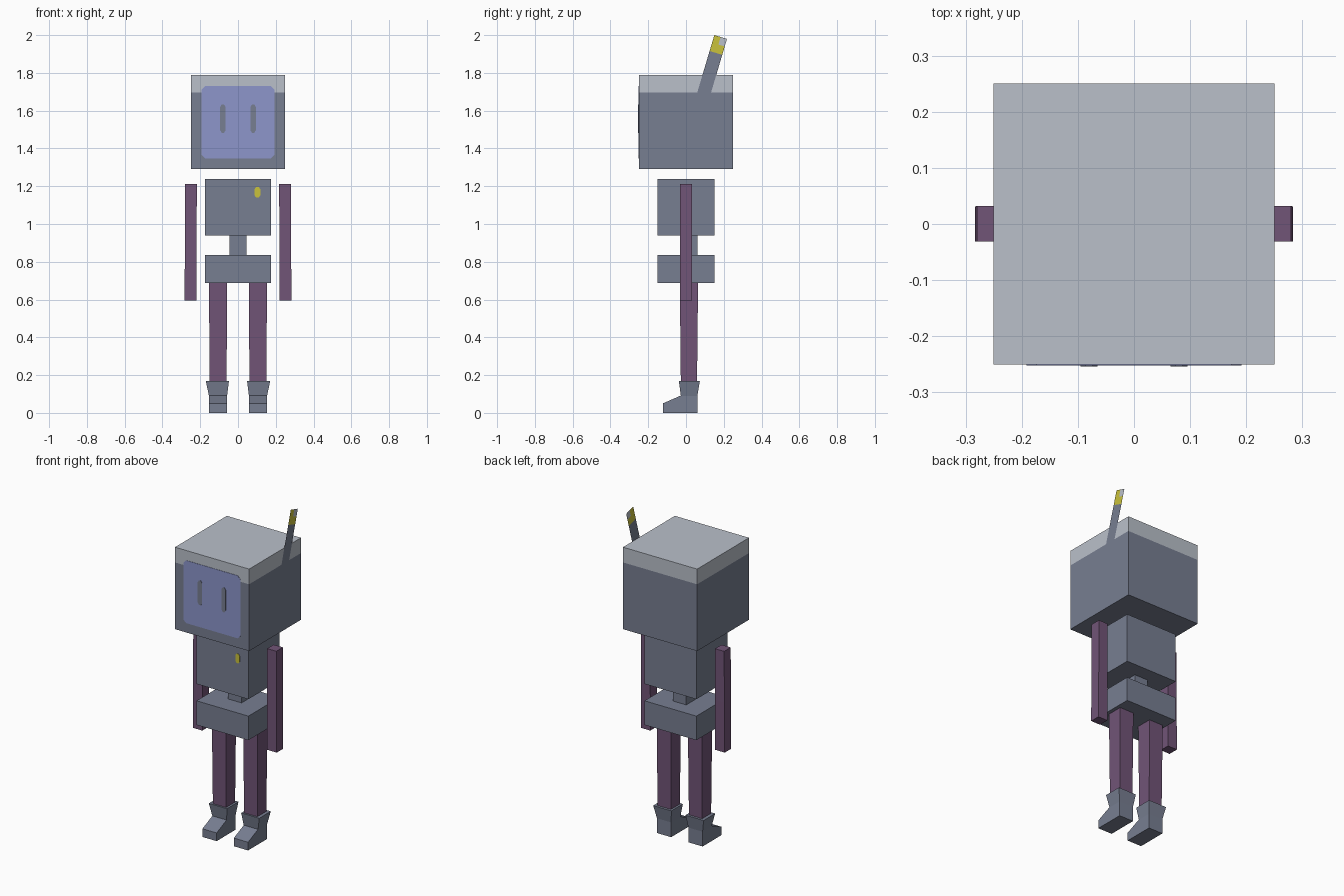
import bpy, bmesh, math
from mathutils import Vector

if "Cube" in bpy.data.objects:
    bpy.data.objects.remove(bpy.data.objects["Cube"])


def material(name, rgb):
    m = bpy.data.materials.new(name)
    m.diffuse_color = (*rgb, 1)
    m.use_nodes = True
    m.node_tree.nodes["Principled BSDF"].inputs["Base Color"].default_value = m.diffuse_color
    return m


GREY = material("slate grey", (0.185, 0.209, 0.283))
LIGHT = material("light grey", (0.491, 0.527, 0.591))
BLUE = material("screen blue", (0.266, 0.305, 0.597))
PURPLE = material("dull purple", (0.165, 0.089, 0.184))
YELLOW = material("yellow", (0.591, 0.539, 0.045))


def finish(name, bm, mats):
    bmesh.ops.recalc_face_normals(bm, faces=bm.faces)
    mesh = bpy.data.meshes.new(name)
    bm.to_mesh(mesh)
    bm.free()
    for m in mats:
        mesh.materials.append(m)
    ob = bpy.data.objects.new(name, mesh)
    bpy.context.collection.objects.link(ob)
    return ob


def loft(name, rings, mat, side=1, extra=None):
    """Rectangular rings (x0, x1, y0, y1, z) joined into a closed limb."""
    bm = bmesh.new()
    loops = []
    for x0, x1, y0, y1, z in rings:
        loops.append([bm.verts.new((side * x, y, z)) for x, y in
                      ((x0, y0), (x1, y0), (x1, y1), (x0, y1))])
    for a, b in zip(loops, loops[1:]):
        for i in range(4):
            j = (i + 1) % 4
            bm.faces.new((a[i], a[j], b[j], b[i]))
    bm.faces.new(loops[0])
    bm.faces.new(loops[-1])
    return finish(name, bm, [mat])


def block(name, hx, y0, y1, z0, z1, mat):
    return loft(name, [(-hx, hx, y0, y1, z0), (-hx, hx, y0, y1, z1)], mat)


def prism(name, pts, vec, mat):
    """Flat outline pushed along vec."""
    bm = bmesh.new()
    face = bm.faces.new([bm.verts.new(p) for p in pts])
    out = bmesh.ops.extrude_face_region(bm, geom=[face], use_keep_orig=True)
    verts = [v for v in out["geom"] if isinstance(v, bmesh.types.BMVert)]
    bmesh.ops.translate(bm, vec=vec, verts=verts)
    return finish(name, bm, [mat])


def front_plate(name, cx, cz, hx, hz, cx_cut, cz_cut, y, depth, mat):
    """Thin plate on the front with clipped corners."""
    pts = []
    for sx, sz, flip in ((1, 1, 0), (-1, 1, 1), (-1, -1, 0), (1, -1, 1)):
        pair = [(sx * hx, sz * (hz - cz_cut)), (sx * (hx - cx_cut), sz * hz)]
        pts += pair[::-1] if flip else pair
    return prism(name, [(cx + x, y, cz + z) for x, z in pts], (0, -depth, 0), mat)


# Head with a light cap band
bm = bmesh.new()
bmesh.ops.create_cube(bm, size=0.5)
bmesh.ops.translate(bm, vec=(0, 0, 1.54), verts=bm.verts)
bmesh.ops.bisect_plane(bm, geom=bm.verts[:] + bm.edges[:] + bm.faces[:],
                       plane_co=(0, 0, 1.697), plane_no=(0, 0, 1))
for f in bm.faces:
    f.material_index = int(f.calc_center_median().z > 1.697)
finish("head", bm, [GREY, LIGHT])

# Face screen and eyes
front_plate("face_screen", 0, 1.539, 0.192, 0.191, 0.018, 0.018, -0.249, 0.003, BLUE)
for side, tag in ((1, "left"), (-1, "right")):
    front_plate(tag + "_eye", side * 0.08, 1.558, 0.015, 0.075, 0.009, 0.014,
                -0.251, 0.003, GREY)

# Flat antenna on the side of the head, yellow tip with a light corner
top, across, down = Vector((0.2515, 0.15, 2.0)), Vector((0, 0.067, -0.02)), Vector((0, -0.285, -0.958))
bm = bmesh.new()
rows = [[bm.verts.new(top + across * u + down * d) for u in (0, 0.5, 1)]
        for d in (0, 0.042, 0.088, 0.51)]
for r in range(3):
    for c in range(2):
        f = bm.faces.new((rows[r][c], rows[r + 1][c], rows[r + 1][c + 1], rows[r][c + 1]))
        f.material_index = 0 if r == 2 else (2 if (r, c) == (0, 1) else 1)
finish("antenna", bm, [GREY, YELLOW, LIGHT])

# Body
block("chest", 0.175, -0.15, 0.15, 0.938, 1.238, GREY)
block("waist", 0.045, -0.03, 0.062, 0.835, 0.938, GREY)
block("hips", 0.175, -0.15, 0.15, 0.688, 0.835, GREY)
front_plate("chest_light", 0.103, 1.168, 0.015, 0.029, 0.009, 0.012, -0.149, 0.003, YELLOW)

# Limbs and boots
for side, tag in ((1, "left"), (-1, "right")):
    loft(tag + "_arm", [(0.219, 0.283, -0.031, 0.031, 0.596),
                        (0.219, 0.281, -0.031, 0.032, 0.9),
                        (0.218, 0.280, -0.031, 0.032, 1.213)], PURPLE, side)
    loft(tag + "_leg", [(0.061, 0.150, -0.027, 0.058, 0.12),
                        (0.059, 0.152, -0.030, 0.061, 0.42),
                        (0.058, 0.153, -0.033, 0.064, 0.69)], PURPLE, side)
    loft(tag + "_boot_cuff", [(0.058, 0.154, -0.027, 0.060, 0.09),
                              (0.048, 0.170, -0.038, 0.073, 0.168)], GREY, side)
    outline = ((0.060, 0), (-0.123, 0), (-0.123, 0.05), (-0.027, 0.092), (0.060, 0.092))
    prism(tag + "_boot_foot", [(side * 0.058, y, z) for y, z in outline],
          (side * 0.096, 0, 0), GREY)
